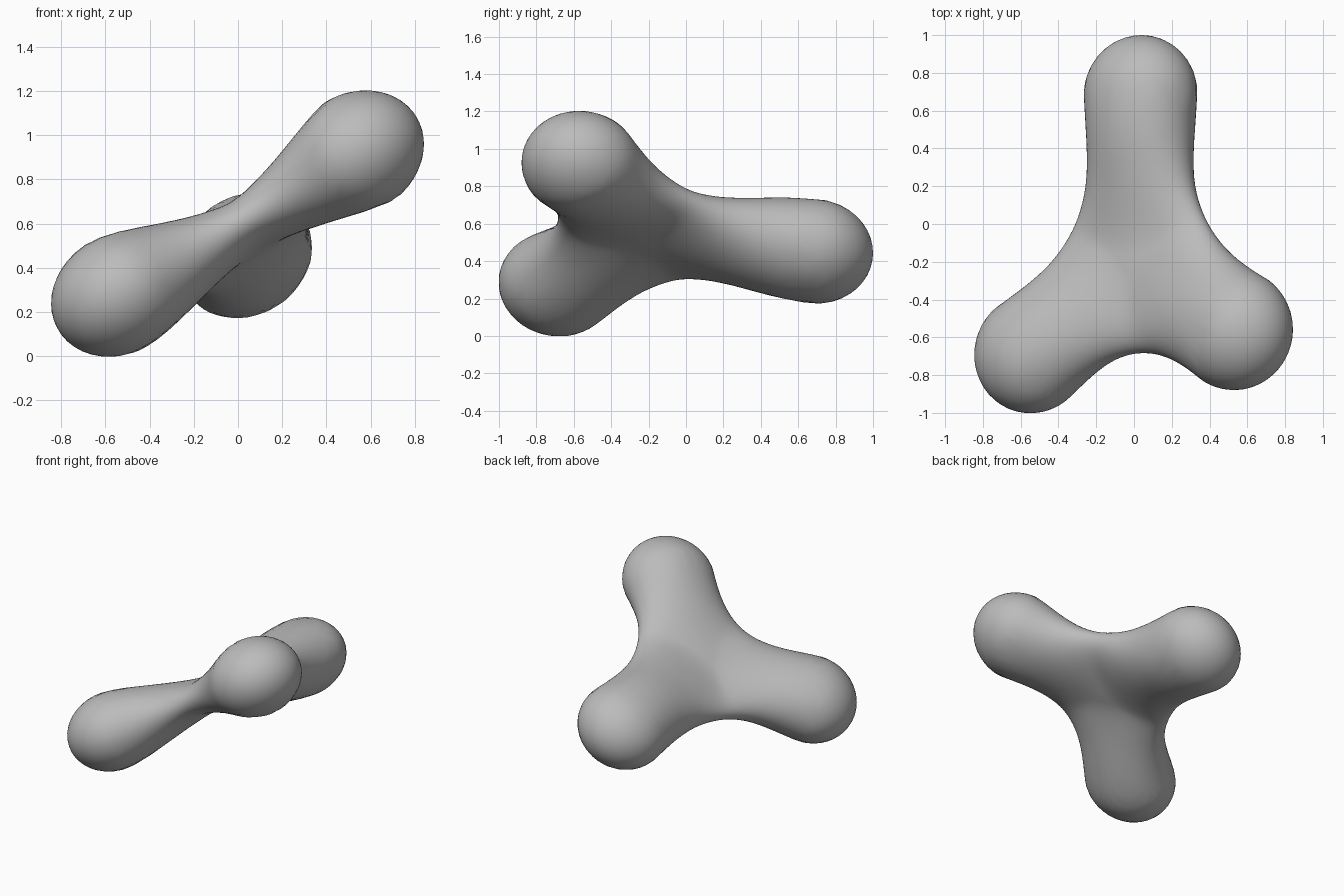
import bpy, bmesh, math
from mathutils import Vector

if "Cube" in bpy.data.objects:
    bpy.data.objects.remove(bpy.data.objects["Cube"])

# Lobe centres, and the hub where the three arms meet
lobes = [Vector((0.035, 0.69, 0.452)),    # back
         Vector((0.54, -0.565, 0.922)),   # right, raised
         Vector((-0.546, -0.69, 0.278))]  # left, low
hub = sum(lobes, Vector()) / 3 + Vector((0.02, -0.02, 0.014))
normal = (lobes[1] - lobes[0]).cross(lobes[2] - lobes[0]).normalized()
NECK, LOBE, BLEND = 0.215, 0.31, 0.165
arms = [c - hub for c in lobes]


def field(p):
    """Blended distance to three tapered arms, pressed thin around the hub."""
    h = p.dot(normal)
    flat = p - normal * h
    along = sum(max(0, flat.dot(a.normalized())) ** 4 for a in arms) ** 0.25
    t = min(1, max(0, (along - 0.04) / 0.74))
    q = flat + normal * (h / (0.30 + 0.55 * t * t * (3 - 2 * t)))
    total = 0
    for axis in arms:
        u = min(1, max(0, q.dot(axis) / axis.length_squared))
        d = (q - axis * u).length - (NECK + (LOBE - NECK) * u)
        total += math.exp(-d / BLEND)
    return -BLEND * math.log(total)


def surface_distance(ray):
    """Step inward to the skin, then refine by bisection."""
    far = 1.4
    while far > 0.05 and field(ray * far) > 0:
        far -= 0.025
    near, far = far, far + 0.025
    for _ in range(12):
        mid = (near + far) / 2
        if field(ray * mid) > 0:
            far = mid
        else:
            near = mid
    return near


# Body: a ball pushed out to the blended three-lobed skin
bm = bmesh.new()
bmesh.ops.create_icosphere(bm, subdivisions=6, radius=1)
for v in bm.verts:
    ray = v.co.normalized()
    v.co = hub + ray * surface_distance(ray)
mesh = bpy.data.meshes.new("three_lobed_body")
bm.to_mesh(mesh)
bm.free()
body = bpy.data.objects.new("three_lobed_body", mesh)
bpy.context.collection.objects.link(body)

grey = bpy.data.materials.new("plain grey")
grey.diffuse_color = (0.5, 0.5, 0.5, 1)
grey.use_nodes = True
grey.node_tree.nodes["Principled BSDF"].inputs["Base Color"].default_value = grey.diffuse_color
mesh.materials.append(grey)
mesh.shade_smooth()
